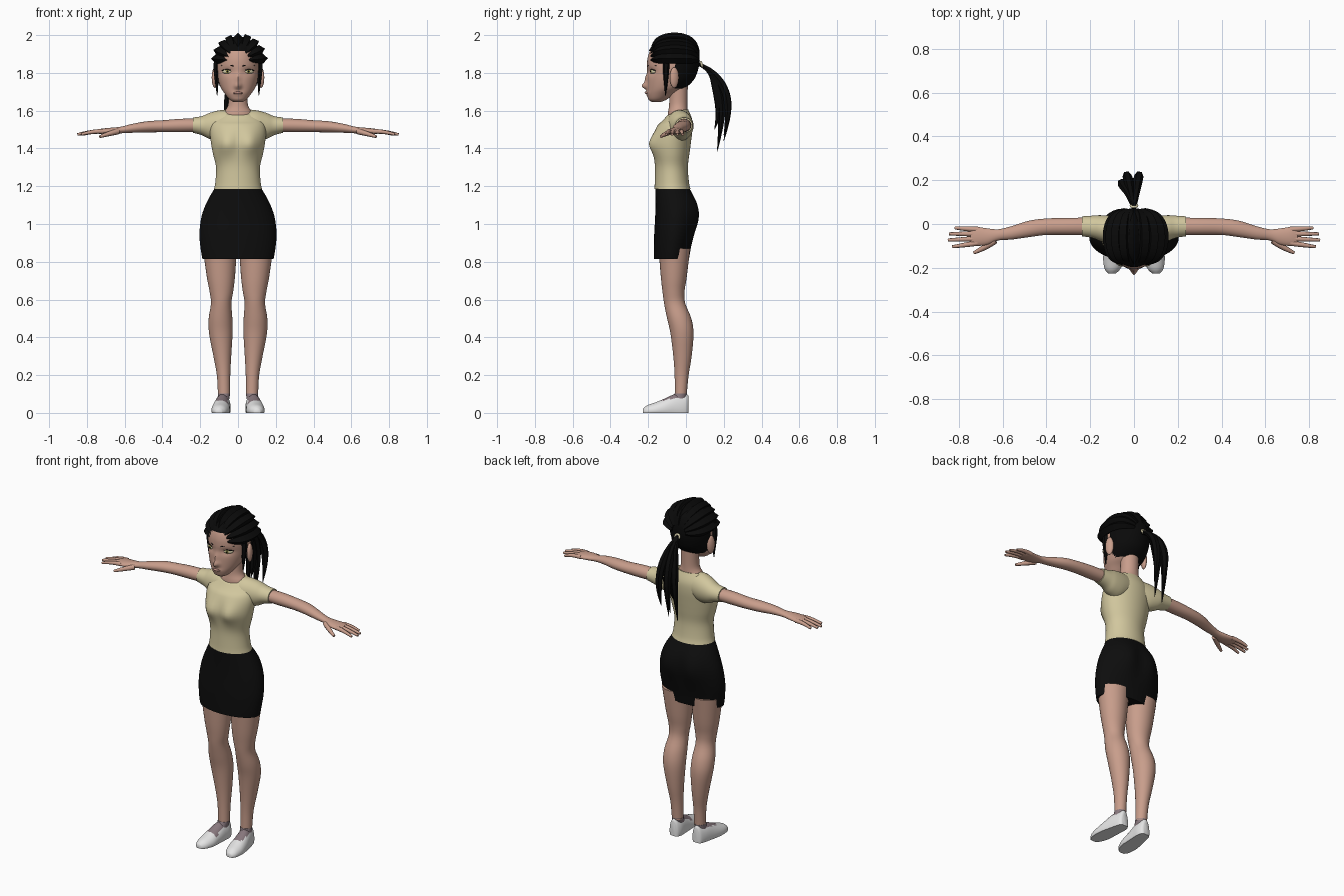
import bpy, bmesh, math
from mathutils import Vector

if "Cube" in bpy.data.objects:
    bpy.data.objects.remove(bpy.data.objects["Cube"])

made = []


def material(name, r, g, b):
    m = bpy.data.materials.new(name)
    m.use_nodes = True
    m.diffuse_color = (r, g, b, 1)
    bsdf = m.node_tree.nodes["Principled BSDF"]
    bsdf.inputs["Base Color"].default_value = (r, g, b, 1)
    bsdf.inputs["Roughness"].default_value = 0.7
    return m


SKIN = material("skin", .58, .34, .26)
SHIRT = material("cream_cloth", .64, .57, .34)
SKIRT = material("black_cloth", .004, .004, .004)
HAIR = material("black_hair", .003, .003, .003)
SHOE = material("white_leather", .78, .78, .78)
SOCK = material("grey_stocking", .25, .19, .21)
EYE = material("eye_cream", .70, .64, .42)
IRIS = material("iris_olive", .32, .29, .07)
LIP = material("lip_pink", .47, .25, .21)


def add(name, data, mat):
    ob = bpy.data.objects.new(name, data)
    bpy.context.collection.objects.link(ob)
    data.materials.append(mat)
    made.append(ob)
    return ob


def smooth_rings(rings, steps):
    """Catmull-Rom interpolation between section extents."""
    out = []
    last = len(rings) - 1
    for i in range(last):
        a, b, c, d = (rings[min(max(i + k, 0), last)] for k in (-1, 0, 1, 2))
        for s in range(steps):
            t = s / steps
            out.append([q + .5 * t * (r - p + t * (2 * p - 5 * q + 4 * r - u + t * (3 * (q - r) + u - p)))
                        for p, q, r, u in zip(a, b, c, d)])
    return out + [rings[-1]]


def loft(name, rings, mat, axis="z", side=1, n=32, steps=4, shape=None, keep=None):
    """Skin elliptical sections (position, a0, a1, b0, b1) along an axis."""
    bm = bmesh.new()
    loops = []
    for t, a0, a1, b0, b1 in smooth_rings(rings, steps):
        loop = []
        for k in range(n):
            w = 2 * math.pi * k / n
            a = (a0 + a1) / 2 + (a1 - a0) / 2 * math.cos(w)
            b = (b0 + b1) / 2 + (b1 - b0) / 2 * math.sin(w)
            co = Vector({"z": (a, b, t), "x": (t, a, b), "y": (a, t, b)}[axis])
            if shape:
                shape(co)
            co.x *= side
            loop.append(bm.verts.new(co))
        loops.append(loop)
    for lo, hi in zip(loops, loops[1:]):
        for k in range(n):
            bm.faces.new((lo[k - 1], lo[k], hi[k], hi[k - 1]))
    bm.faces.new(loops[0])
    bm.faces.new(loops[-1])
    bmesh.ops.recalc_face_normals(bm, faces=bm.faces)
    if keep:
        drop = [f for f in bm.faces if not keep(f.calc_center_median())]
        bmesh.ops.delete(bm, geom=drop, context="FACES")
    me = bpy.data.meshes.new(name)
    bm.to_mesh(me)
    bm.free()
    return add(name, me, mat)


def tube(name, points, radii, depth, mat, side=1, round_res=2):
    cu = bpy.data.curves.new(name, "CURVE")
    cu.dimensions = "3D"
    cu.bevel_depth = depth
    cu.bevel_resolution = round_res
    cu.use_fill_caps = True
    cu.resolution_u = 5
    sp = cu.splines.new("NURBS")
    sp.points.add(len(points) - 1)
    for p, (x, y, z), r in zip(sp.points, points, radii):
        p.co = (x * side, y, z, 1)
        p.radius = r
    sp.order_u = 3
    sp.use_endpoint_u = True
    return add(name, cu, mat)


def ball(name, at, scale, mat, turn=0):
    bm = bmesh.new()
    bmesh.ops.create_uvsphere(bm, u_segments=20, v_segments=12, radius=1)
    me = bpy.data.meshes.new(name)
    bm.to_mesh(me)
    bm.free()
    ob = add(name, me, mat)
    ob.location, ob.scale, ob.rotation_euler = at, scale, (0, 0, turn)
    return ob


def bump(co, x, z, wx, wz):
    return math.exp(-((abs(co.x) - x) / wx) ** 2 - ((co.z - z) / wz) ** 2)


def shape_torso(co):
    if co.y < -.07:
        co.y -= .03 * bump(co, .065, 1.425, .05, .06)
    co.z += .35 * (co.y + .02) * max(0, (co.z - 1.53) / .07) * (co.y < -.02)


def shape_skirt(co):
    if co.y > -.04:
        co.y += .022 * bump(co, .08, 1.05, .06, .1)


def shape_head(co):
    if co.y < -.1:
        co.y -= .026 * bump(co, 0, 1.73, .016, .016) + .012 * bump(co, 0, 1.765, .012, .03)
        co.y += .01 * bump(co, .055, 1.807, .03, .018)
        co.y -= .006 * bump(co, 0, 1.69, .03, .012)


def shape_shoe(co):
    co.z = max(co.z, 0)


# Torso, skirt and neck
loft("shirt", [(1.185, -.127, .127, -.167, .024), (1.22, -.12, .12, -.165, .016), (1.3, -.116, .116, -.164, .01),
               (1.37, -.132, .132, -.17, .018), (1.43, -.143, .143, -.174, .026), (1.5, -.148, .148, -.16, .034),
               (1.555, -.13, .13, -.13, .032), (1.605, -.082, .082, -.1, .012)],
     SHIRT, n=48, shape=shape_torso)
loft("skirt", [(.815, -.188, .188, -.17, .016), (.87, -.198, .198, -.17, .025), (.95, -.204, .204, -.168, .042),
               (1.04, -.193, .193, -.163, .055), (1.12, -.163, .163, -.161, .048), (1.195, -.12, .12, -.162, .015)],
     SKIRT, n=48, shape=shape_skirt)
loft("neck", [(1.53, -.09, .09, -.1, .01), (1.585, -.077, .077, -.096, .01), (1.62, -.056, .056, -.09, .008),
              (1.66, -.05, .05, -.088, .008), (1.74, -.052, .052, -.085, .01)], SKIN)

# Head
HEAD = [(1.645, .022, -.18, -.135), (1.66, .046, -.199, -.10), (1.69, .07, -.205, -.06), (1.72, .09, -.206, -.01),
        (1.76, .105, -.206, .03), (1.8, .112, -.204, .048), (1.84, .115, -.206, .058), (1.88, .112, -.203, .06),
        (1.92, .1, -.188, .055), (1.96, .074, -.152, .035), (1.985, .025, -.095, -.02)]
loft("head", [(z, -w, w, f, b) for z, w, f, b in HEAD], SKIN, n=64, steps=5, shape=shape_head)


def under_hair(c):
    return c.z > 1.912 or (c.y > -.125 and c.z > 1.85) or (c.y > -.06 and c.z > 1.72)


loft("hair_shell", [(z + .004, -w * 1.05 - .003, w * 1.05 + .003, f - .005, b + .012) for z, w, f, b in HEAD],
     HAIR, n=64, steps=5, keep=under_hair)

# Ridged locks sweeping from the hairline back to the tie
for i in range(9):
    roll = math.radians(-84 + 21 * i)
    path = []
    for t in (14, 35, 60, 90, 120, 148, 170):
        a = math.radians(t)
        r = (.128 + .008 * math.sin(roll)) * math.sin(a) ** .6
        path.append((r * math.sin(roll), -.06 - .125 * math.cos(a), 1.862 + r * math.cos(roll)))
    tube(f"hair_lock_{i + 1}", path, (.3, .8, 1, 1, 1, .8, .4), .026, HAIR, round_res=0)

# Ponytail and its tie
for i, (x, y, z) in enumerate([(-.06, .165, 1.385), (-.035, .2, 1.44), (-.005, .17, 1.4), (.025, .2, 1.47),
                               (-.02, .15, 1.5)]):
    tube(f"ponytail_strand_{i + 1}",
         [(0, .07, 1.845), (x * .3, .13, 1.82), (x * .8, y + .01, 1.72), (x, y + .03, 1.58), (x, y, z)],
         (.5, .8, 1.2, 1, .05), .019, HAIR, round_res=1)
bpy.ops.mesh.primitive_torus_add(location=(0, .083, 1.845), rotation=(math.radians(110), 0, 0),
                                 major_radius=.014, minor_radius=.006, major_segments=20, minor_segments=8)
tie = bpy.context.object
tie.name = "hair_tie"
tie.data.materials.append(EYE)
made.append(tie)

tube("lips", [(-.03, -.195, 1.69), (-.012, -.212, 1.695), (.012, -.212, 1.695), (.03, -.195, 1.69)],
     (.2, 1, 1, .2), .007, LIP)

# Mirrored parts
for s, tag in ((1, "left"), (-1, "right")):
    # Face details
    ball(f"{tag}_ear", (.122 * s, -.062, 1.775), (.016, .025, .055), SKIN, .35 * s)
    ball(f"{tag}_eye", (.056 * s, -.174, 1.807), (.028, .013, .012), EYE, .4 * s)
    ball(f"{tag}_iris", (.056 * s, -.184, 1.807), (.011, .004, .011), IRIS, .3 * s)
    ball(f"{tag}_pupil", (.056 * s, -.187, 1.807), (.005, .003, .005), HAIR, .3 * s)
    tube(f"{tag}_eyelash", [(.028, -.19, 1.811), (.055, -.19, 1.823), (.085, -.162, 1.812)],
         (.5, 1, .6), .0035, HAIR, s)
    tube(f"{tag}_eyebrow", [(.024, -.202, 1.836), (.055, -.19, 1.85), (.09, -.157, 1.838)],
         (.7, 1, .3), .004, HAIR, s)
    tube(f"{tag}_side_lock", [(.1, -.105, 1.915), (.117, -.105, 1.85), (.113, -.106, 1.77), (.11, -.108, 1.68)],
         (.9, 1, .7, .1), .019, HAIR, s, 1)

    # Sleeve, arm and hand
    loft(f"{tag}_sleeve", [(.02, -.1, .02, 1.47, 1.6), (.09, -.1, .035, 1.44, 1.603), (.15, -.08, .04, 1.45, 1.588),
                           (.19, -.064, .038, 1.47, 1.571), (.238, -.056, .035, 1.483, 1.564)],
         SHIRT, "x", s)
    loft(f"{tag}_arm", [(.2, -.05, .029, 1.488, 1.557), (.3, -.05, .028, 1.486, 1.557), (.4, -.05, .025, 1.486, 1.549),
                        (.48, -.06, .015, 1.485, 1.544), (.56, -.071, -.01, 1.483, 1.53),
                        (.62, -.075, -.024, 1.48, 1.515), (.67, -.095, -.02, 1.475, 1.51),
                        (.72, -.1, -.013, 1.475, 1.505), (.748, -.094, -.018, 1.48, 1.499)],
         SKIN, "x", s)
    for k, (base, tip, reach) in enumerate([(-.025, -.018, .818), (-.045, -.045, .845),
                                            (-.067, -.073, .85), (-.087, -.104, .83)]):
        tube(f"{tag}_finger_{k + 1}", [(.715, base, 1.49), (.77, (base + tip) / 2, 1.492), (reach, tip, 1.474)],
             (1.1, 1, .6), .0115, SKIN, s)
    tube(f"{tag}_thumb", [(.635, -.075, 1.49), (.68, -.108, 1.48), (.732, -.132, 1.462)],
         (1.3, 1.2, .6), .012, SKIN, s)

    # Leg, stocking and shoe
    loft(f"{tag}_leg", [(.095, .042, .106, -.059, .004), (.2, .041, .112, -.06, .014), (.3, .036, .13, -.067, .03),
                        (.42, .029, .153, -.082, .04), (.5, .03, .155, -.1, .028), (.58, .035, .143, -.116, -.004),
                        (.64, .026, .15, -.124, -.008), (.72, .016, .165, -.133, .004), (.87, .006, .186, -.145, .022)],
         SKIN, "z", s)
    loft(f"{tag}_stocking", [(.04, .05, .115, -.1, .0), (.075, .046, .108, -.075, .002), (.103, .041, .107, -.061, .005)],
         SOCK, "z", s)
    shoe = loft(f"{tag}_shoe", [(-.227, .085, .118, -.01, .022), (-.205, .062, .134, -.02, .04),
                                (-.16, .045, .141, -.03, .056), (-.11, .042, .136, -.04, .077),
                                (-.06, .04, .125, -.05, .099), (-.02, .039, .115, -.05, .1),
                                (.005, .047, .105, -.05, .099), (.013, .058, .094, -.04, .09)],
                SHOE, "y", s, shape=shape_shoe)
    shoe.data.materials.append(SOCK)
    for f in shoe.data.polygons:
        c = f.center
        if f.normal.z > .4 and -.14 < c.y < -.01 and abs(abs(c.x) - .083) < .03:
            f.material_index = 1

# Turn curves into meshes and smooth the shading
bpy.ops.object.select_all(action="DESELECT")
for ob in made:
    ob.select_set(True)
bpy.context.view_layer.objects.active = made[0]
bpy.ops.object.convert(target="MESH")
bpy.ops.object.shade_smooth_by_angle(angle=math.radians(50))
